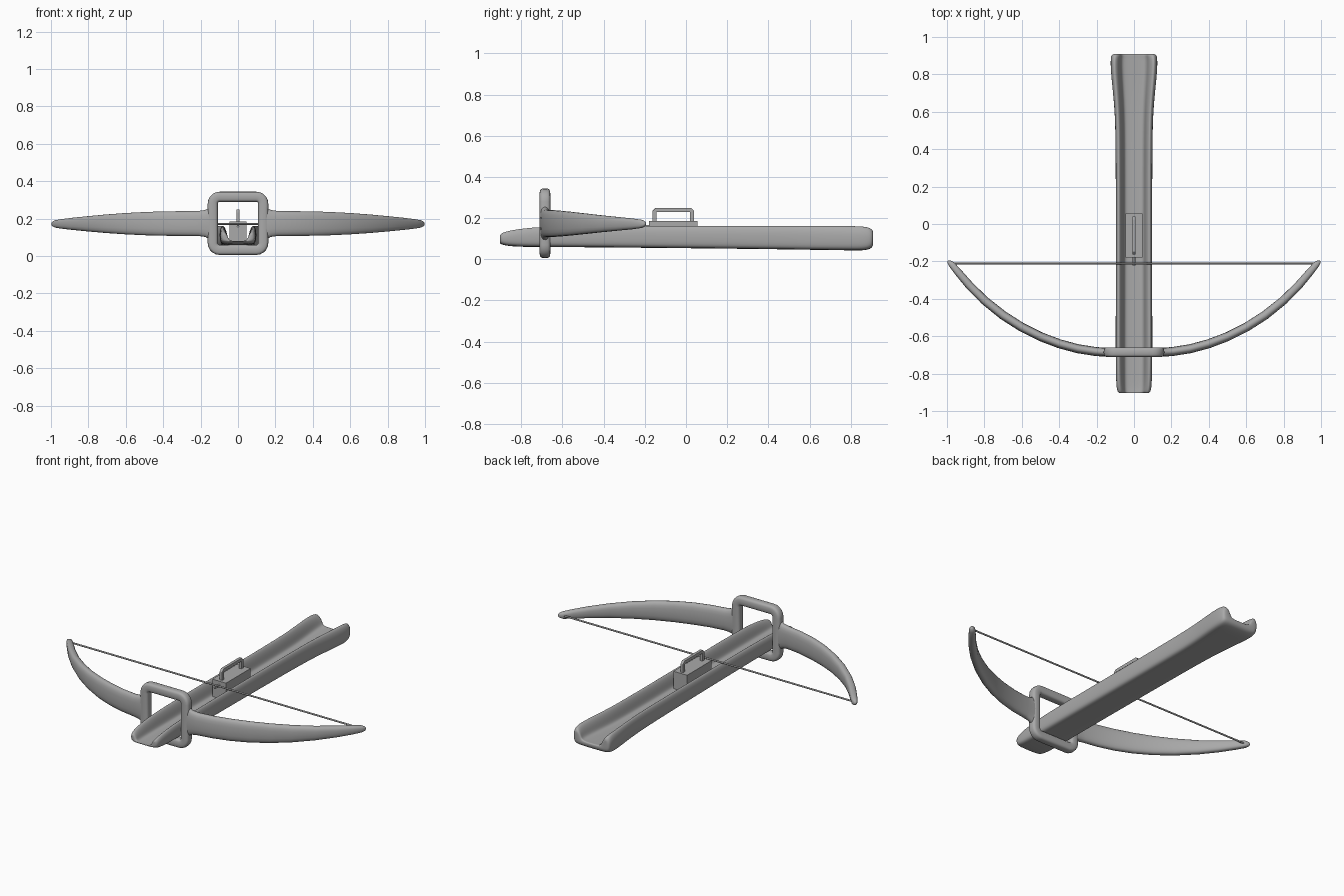
import bpy, bmesh, math
from mathutils import Vector

if "Cube" in bpy.data.objects:
    bpy.data.objects.remove(bpy.data.objects["Cube"])


def material(name, c):
    m = bpy.data.materials.new(name)
    m.diffuse_color = (c, c, c, 1)
    m.use_nodes = True
    m.node_tree.nodes["Principled BSDF"].inputs["Base Color"].default_value = m.diffuse_color
    return m


GREY = material("plain grey", 0.40)


def finish(bm, name, subsurf=0, smooth=True, angle=40):
    bmesh.ops.remove_doubles(bm, verts=bm.verts, dist=1e-5)
    bmesh.ops.recalc_face_normals(bm, faces=bm.faces)
    me = bpy.data.meshes.new(name)
    bm.to_mesh(me)
    bm.free()
    ob = bpy.data.objects.new(name, me)
    bpy.context.collection.objects.link(ob)
    me.materials.append(GREY)
    for p in me.polygons:
        p.use_smooth = smooth
    if subsurf:
        mod = ob.modifiers.new("Smooth", 'SUBSURF')
        mod.levels = mod.render_levels = subsurf
    elif smooth:
        bpy.context.view_layer.objects.active = ob
        ob.select_set(True)
        bpy.ops.object.shade_smooth_by_angle(angle=math.radians(angle))
        ob.select_set(False)
    return ob


def loft(rings, closed=False):
    """Skin a list of closed point rings."""
    bm = bmesh.new()
    vs = [[bm.verts.new(p) for p in r] for r in rings]
    n = len(vs[0])
    pairs = list(zip(vs, vs[1:])) + ([(vs[-1], vs[0])] if closed else [])
    for a, b in pairs:
        for i in range(n):
            j = (i + 1) % n
            bm.faces.new((a[i], a[j], b[j], b[i]))
    return bm, vs


def oval(center, u, v, power=2.0, n=20):
    """Superellipse ring spanned by half-axes u and v."""
    pts = []
    for i in range(n):
        t = 2 * math.pi * i / n
        c, s = math.cos(t), math.sin(t)
        pts.append(center + u * math.copysign(abs(c) ** (2 / power), c)
                   + v * math.copysign(abs(s) ** (2 / power), s))
    return pts


# Stock: U-shaped channel lofted along y
def stock_section(y, w, zb, zt, f):
    mid = (zb + zt) / 2
    outer = [(.98 * w, zt - .2 * (zt - zb)), (w, mid), (.96 * w, zb + .008), (.75 * w, zb)]
    inner = [(.70 * w, zt - .15 * (zt - f)), (.60 * w, (f + zt) / 2), (.54 * w, f + .01), (.40 * w, f)]
    rim = (.86 * w, zt + .004)
    half = [(0, zb)] + outer[::-1] + [rim] + inner + [(0, f)]
    full = half + [(-x, z) for x, z in half[-2:0:-1]]
    return [(x, y, z) for x, z in full]


stations = [(-.905, .085, .078, .118, .082), (-.885, .094, .066, .135, .078),
            (-.80, .098, .060, .152, .078), (-.66, .099, .060, .164, .078),
            (-.3, .098, .057, .165, .078), (.1, .098, .053, .165, .078),
            (.45, .099, .049, .165, .078), (.62, .104, .046, .165, .078),
            (.78, .122, .044, .165, .082), (.86, .127, .042, .163, .085),
            (.898, .124, .050, .155, .086), (.910, .115, .068, .135, .088)]
bm, vs = loft([stock_section(*s) for s in stations])
for r in (vs[0], vs[-1]):
    for side in (1, -1):
        for i in range(4):
            bm.faces.new([r[side * k] for k in (i, i + 1, 9 - i, 10 - i)])
        bm.faces.new([r[side * k] for k in (4, 5, 6)])
finish(bm, "stock", 2)

# Square frame around the stock: rounded-rectangle sweep
Y0, ZC = -.685, .175
rings = []
for k, (sx, sz) in enumerate([(1, 1), (-1, 1), (-1, -1), (1, -1)]):
    for i in range(6):
        a = math.pi / 2 * (k + i / 5)
        d = Vector((math.cos(a), 0, math.sin(a)))
        c = Vector((sx * .098, Y0, ZC + sz * .105)) + d * .037
        rings.append(oval(c, d * .027, Vector((0, .026, 0)), 3.2))
bm, _ = loft(rings, True)
finish(bm, "bow_frame", angle=60)

# Bow limbs: (x, y, half height, half thickness)
limb = [(.125, -.685, .090, .024), (.15, -.685, .087, .024), (.175, -.684, .072, .024),
        (.21, -.681, .067, .024), (.3, -.667, .066, .024), (.4, -.640, .065, .024),
        (.5, -.602, .062, .024), (.6, -.552, .057, .024), (.7, -.488, .050, .024),
        (.8, -.408, .041, .023), (.88, -.328, .033, .022), (.94, -.258, .026, .020),
        (.975, -.216, .020, .017), (.990, -.202, .012, .010), (.995, -.198, .003, .003)]
for side, label in ((1, "right"), (-1, "left")):
    rings = []
    for i, (x, y, h, t) in enumerate(limb):
        a, b = limb[max(i - 1, 0)], limb[min(i + 1, len(limb) - 1)]
        nrm = Vector((-(b[1] - a[1]), b[0] - a[0], 0)).normalized()
        nrm.x *= side
        rings.append(oval(Vector((side * x, y, ZC - .003 * x)), nrm * t, Vector((0, 0, h)), 2.6))
    bm, vs = loft(rings)
    bm.faces.new(vs[0])
    bm.faces.new(vs[-1])
    finish(bm, label + "_limb", angle=60)


# Thin rods: string and catch pin
def rod(name, a, b, r):
    a, b = Vector(a), Vector(b)
    d = (b - a).normalized()
    u = d.cross(Vector((0, 0, 1))).normalized()
    bm, vs = loft([oval(p, u * r, d.cross(u) * r, n=12) for p in (a, b)])
    bm.faces.new(vs[0])
    bm.faces.new(vs[1])
    finish(bm, name)


rod("bow_string", (-.975, -.212, .172), (.975, -.212, .172), .005)
rod("catch_pin", (0, -.17, .160), (0, -.222, .160), .007)


# Catch block and its handle
def extrude_yz(name, pts, hx, bevel):
    bm = bmesh.new()
    f = bm.faces.new([bm.verts.new((-hx, y, z)) for y, z in pts])
    g = bmesh.ops.extrude_face_region(bm, geom=[f])['geom']
    bmesh.ops.translate(bm, vec=(2 * hx, 0, 0),
                        verts=[v for v in g if isinstance(v, bmesh.types.BMVert)])
    ob = finish(bm, name, smooth=False)
    if bevel:
        m = ob.modifiers.new("Bevel", 'BEVEL')
        m.width, m.segments = bevel, 2


extrude_yz("catch_block", [(-.18, .08), (.055, .08), (.055, .185), (-.18, .185)], .046, 0)
extrude_yz("catch_handle", [(-.163, .18), (-.163, .235), (-.148, .250), (.025, .250),
                            (.040, .235), (.040, .18), (.020, .18), (.020, .230),
                            (-.143, .230), (-.143, .18)], .009, .002)
